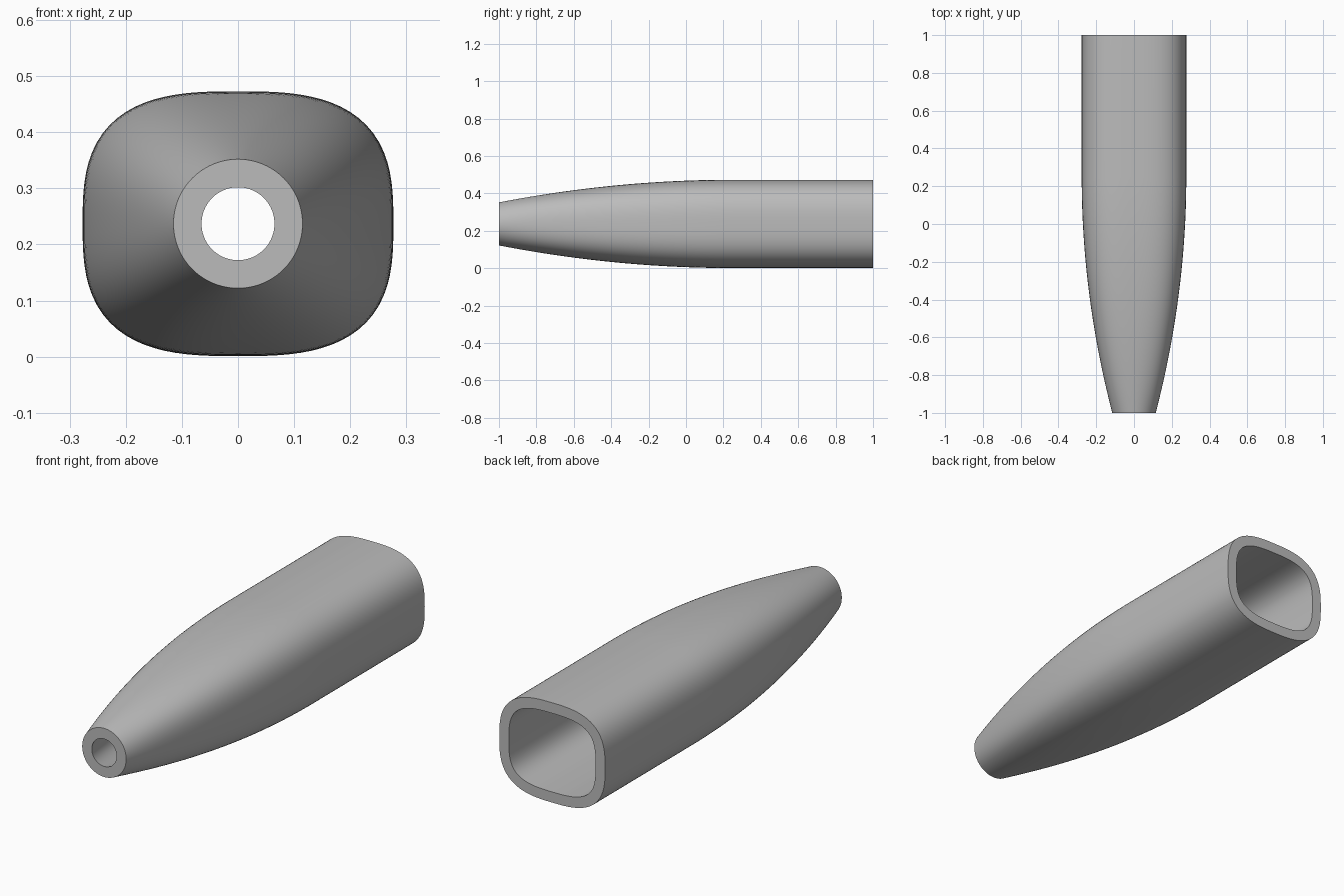
import bpy, bmesh, math
from mathutils import Vector

cube = bpy.data.objects.get("Cube")
if cube:
    bpy.data.objects.remove(cube, do_unlink=True)

SEGMENTS = 96
RINGS = 32
CENTER_Z = 0.237
TIP_RADIUS = 0.115
HALF_W, HALF_H, POWER = 0.277, 0.236, 2.9
TAPER_END = 0.25
WALL = 0.05


def outline(y):
    """Cross-section blended from a round tip to a rounded rectangle."""
    s = max(0.0, (TAPER_END - y) / (TAPER_END + 1))
    blend = 1 - s * s
    pts = []
    for i in range(SEGMENTS):
        a = math.tau * i / SEGMENTS
        c, d = math.cos(a), math.sin(a)
        body = (abs(c / HALF_W) ** POWER + abs(d / HALF_H) ** POWER) ** (-1 / POWER)
        r = TIP_RADIUS + blend * (body - TIP_RADIUS)
        pts.append(Vector((r * c, r * d)))
    return pts


def inset(pts, depth):
    """Move the outline inwards along its normals."""
    out = []
    for i, p in enumerate(pts):
        t = (pts[(i + 1) % SEGMENTS] - pts[i - 1]).normalized()
        out.append(p + Vector((-t.y, t.x)) * depth)
    return out


def bridge(bm, ring_a, ring_b):
    for i in range(SEGMENTS):
        j = (i + 1) % SEGMENTS
        bm.faces.new((ring_a[i], ring_a[j], ring_b[j], ring_b[i]))


# Tapered part of the sleeve, then one straight span to the back
stations = [-1 + (TAPER_END + 1) * i / RINGS for i in range(RINGS + 1)] + [1.0]

bm = bmesh.new()
outer, inner = [], []
for y in stations:
    pts = outline(y)
    for rings, section in ((outer, pts), (inner, inset(pts, WALL))):
        rings.append([bm.verts.new((p.x, y, p.y + CENTER_Z)) for p in section])

# Outer skin, bore and the two flat end rims
for k in range(len(stations) - 1):
    bridge(bm, outer[k], outer[k + 1])
    bridge(bm, inner[k + 1], inner[k])
bridge(bm, inner[0], outer[0])
bridge(bm, outer[-1], inner[-1])
bmesh.ops.recalc_face_normals(bm, faces=bm.faces)

mesh = bpy.data.meshes.new("tapered_sleeve")
bm.to_mesh(mesh)
bm.free()
sleeve = bpy.data.objects.new("tapered_sleeve", mesh)
bpy.context.collection.objects.link(sleeve)

# Plain grey
grey = bpy.data.materials.new("light_grey")
grey.use_nodes = True
color = (0.5, 0.5, 0.5, 1)
grey.diffuse_color = color
grey.node_tree.nodes["Principled BSDF"].inputs["Base Color"].default_value = color
mesh.materials.append(grey)

# Smooth sides, crisp rims
bpy.ops.object.select_all(action="DESELECT")
sleeve.select_set(True)
bpy.context.view_layer.objects.active = sleeve
bpy.ops.object.shade_smooth_by_angle(angle=math.radians(35))
